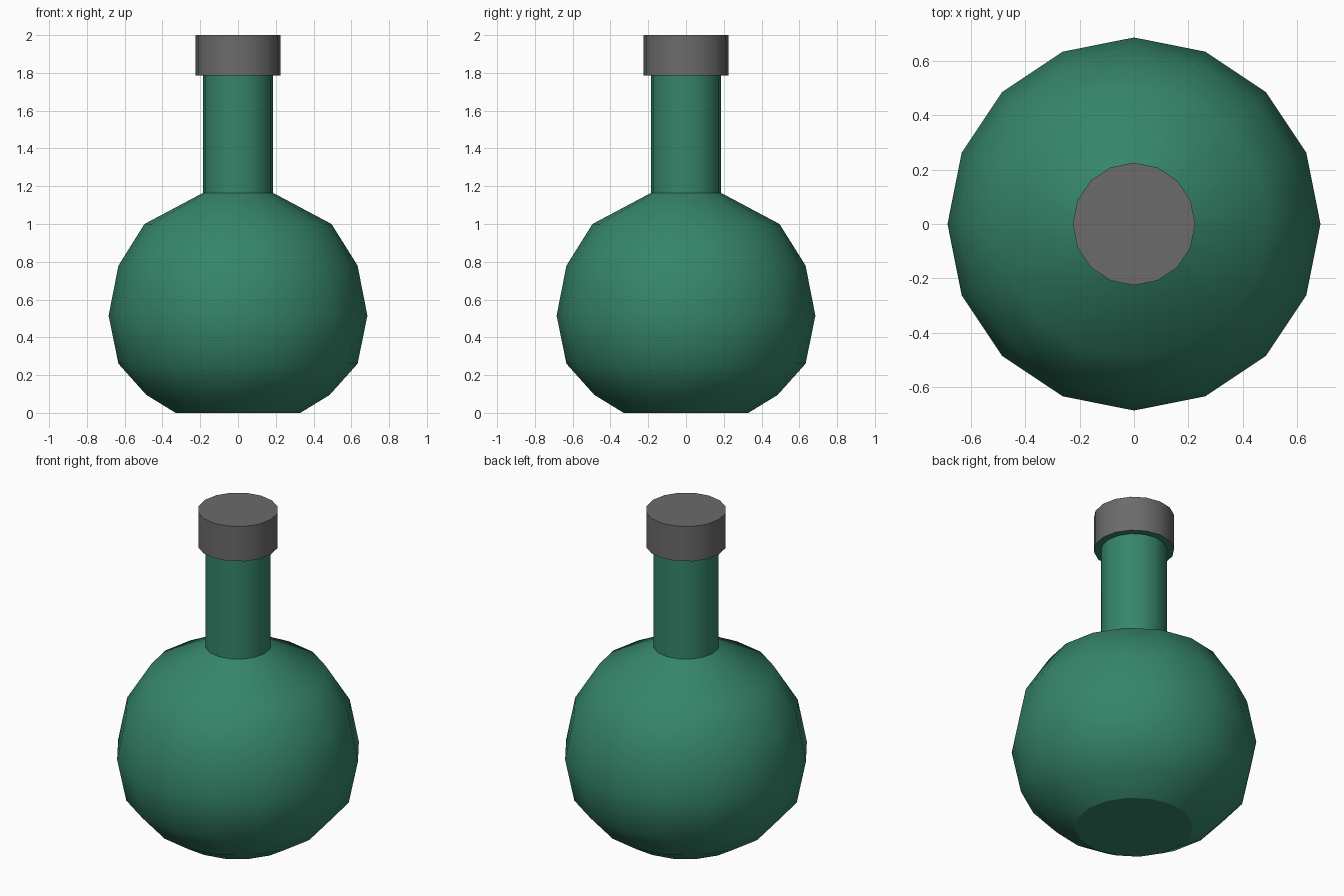
import bpy, bmesh, math

if "Cube" in bpy.data.objects:
    bpy.data.objects.remove(bpy.data.objects["Cube"])

SIDES = 16


def material(name, rgb):
    mat = bpy.data.materials.new(name)
    mat.diffuse_color = (*rgb, 1.0)
    mat.use_nodes = True
    mat.node_tree.nodes["Principled BSDF"].inputs["Base Color"].default_value = mat.diffuse_color
    return mat


def lathe(name, profile, sharp_rings, mat, cap_bottom=False, cap_top=False):
    """Revolve (radius, height) points around z; chosen rings keep hard edges."""
    bm = bmesh.new()
    rings = []
    for r, z in profile:
        rings.append([bm.verts.new((r * math.cos(2 * math.pi * i / SIDES),
                                    r * math.sin(2 * math.pi * i / SIDES), z))
                      for i in range(SIDES)])
    for low, high in zip(rings, rings[1:]):
        for i in range(SIDES):
            j = (i + 1) % SIDES
            bm.faces.new((low[i], low[j], high[j], high[i])).smooth = True
    if cap_bottom:
        bm.faces.new(rings[0][::-1])
    if cap_top:
        bm.faces.new(rings[-1])
    for k in sharp_rings:
        for i in range(SIDES):
            bm.edges.get((rings[k][i], rings[k][(i + 1) % SIDES])).smooth = False
    mesh = bpy.data.meshes.new(name)
    bm.to_mesh(mesh)
    bm.free()
    mesh.materials.append(mat)
    obj = bpy.data.objects.new(name, mesh)
    bpy.context.collection.objects.link(obj)
    return obj


green = material("green_glass", (0.036, 0.235, 0.147))
grey = material("dark_grey", (0.147, 0.147, 0.147))

# Round flask with straight neck, ending in the flat lip under the stopper
lathe("flask",
      [(0.33, 0.0), (0.485, 0.095), (0.633, 0.26), (0.685, 0.515),
       (0.633, 0.78), (0.495, 1.0), (0.185, 1.165), (0.185, 1.785),
       (0.225, 1.785)],
      (0, 6, 7), green, cap_bottom=True)

# Stopper sitting on the lip
lathe("stopper", [(0.225, 1.785), (0.225, 2.0)], (1,), grey, cap_top=True)
